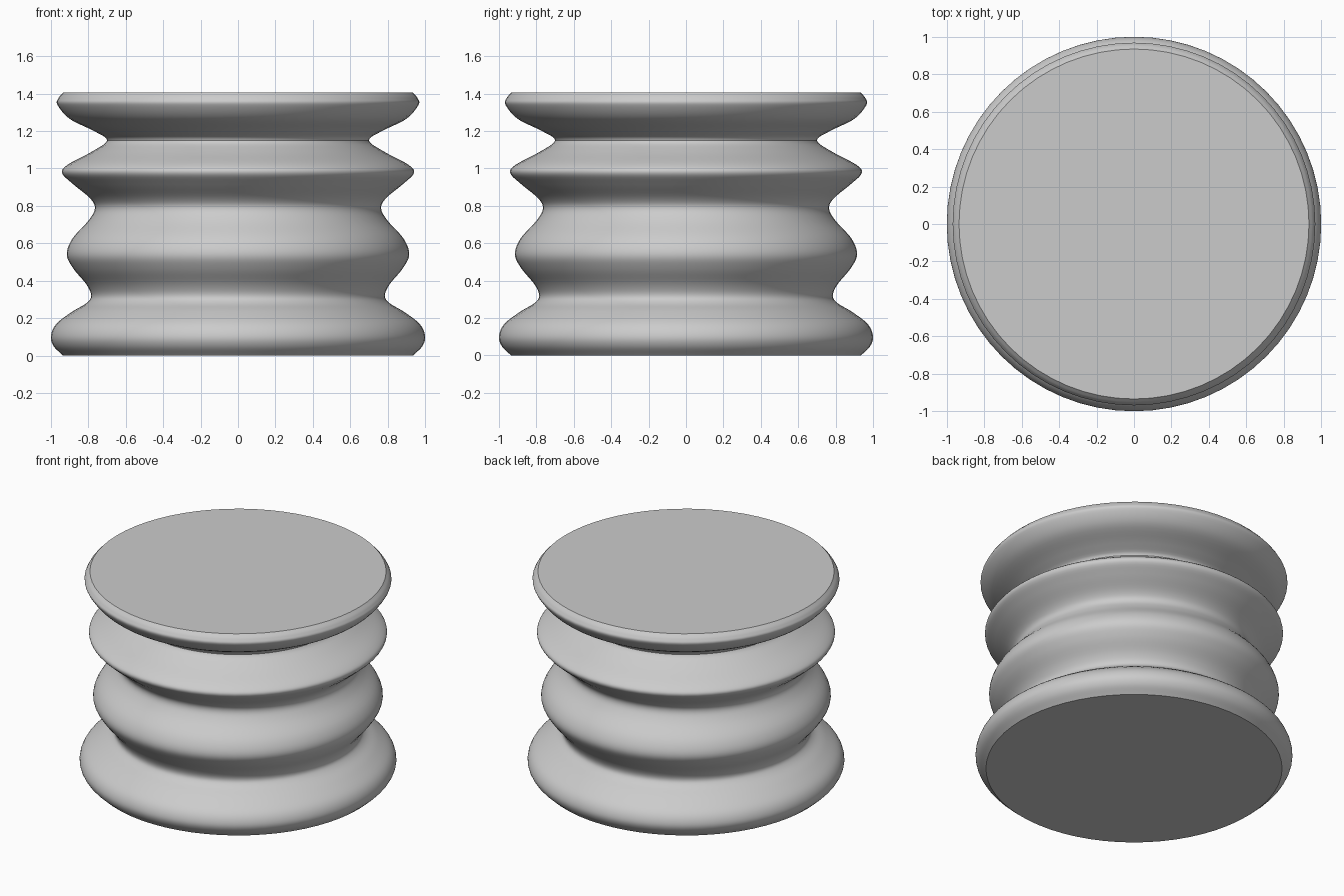
import bpy
import bmesh
import math
from mathutils import Vector

cube = bpy.data.objects.get("Cube")
if cube:
    bpy.data.objects.remove(cube, do_unlink=True)

SEGMENTS = 64
STEPS = 5

# Outline from bottom rim to top rim: (radius, height)
outline = [
    (0.935, 0.0), (0.985, 0.05), (1.0, 0.105), (0.97, 0.17), (0.885, 0.235),
    (0.81, 0.28), (0.785, 0.32), (0.81, 0.38), (0.88, 0.465),
    (0.915, 0.54), (0.885, 0.625), (0.80, 0.72),
    (0.765, 0.785), (0.79, 0.84), (0.88, 0.915),
    (0.94, 0.975), (0.91, 1.02), (0.78, 1.09),
    (0.70, 1.15), (0.77, 1.20), (0.90, 1.265),
    (0.965, 1.34), (0.96, 1.375), (0.935, 1.405),
]


def smooth_path(points):
    """Catmull-Rom curve through the outline."""
    p = [Vector(q) for q in points]
    p = [2 * p[0] - p[1]] + p + [2 * p[-1] - p[-2]]
    path = []
    for a, b, c, d in zip(p, p[1:], p[2:], p[3:]):
        for i in range(STEPS):
            t = i / STEPS
            path.append(0.5 * (2 * b + (c - a) * t
                               + (2 * a - 5 * b + 4 * c - d) * t ** 2
                               + (3 * b - a - 3 * c + d) * t ** 3))
    path.append(p[-2])
    return path


# Plain grey surface
grey = bpy.data.materials.new("light_grey")
grey.use_nodes = True
colour = (0.6, 0.6, 0.6, 1.0)
grey.diffuse_color = colour
grey.node_tree.nodes["Principled BSDF"].inputs["Base Color"].default_value = colour

# Turned ribbed body with flat caps
bm = bmesh.new()
rings = []
for r, z in smooth_path(outline):
    rings.append([bm.verts.new((r * math.cos(a), r * math.sin(a), z))
                  for a in (math.tau * i / SEGMENTS for i in range(SEGMENTS))])
for low, high in zip(rings, rings[1:]):
    for i in range(SEGMENTS):
        j = (i + 1) % SEGMENTS
        bm.faces.new((low[i], low[j], high[j], high[i]))
bm.faces.new(rings[0][::-1])
bm.faces.new(rings[-1])

mesh = bpy.data.meshes.new("ribbed_body")
bm.to_mesh(mesh)
bm.free()
mesh.materials.append(grey)
body = bpy.data.objects.new("ribbed_body", mesh)
bpy.context.collection.objects.link(body)

# Smooth sides, crisp cap edges
bpy.ops.object.select_all(action="DESELECT")
body.select_set(True)
bpy.context.view_layer.objects.active = body
bpy.ops.object.shade_smooth_by_angle(angle=math.radians(35))
